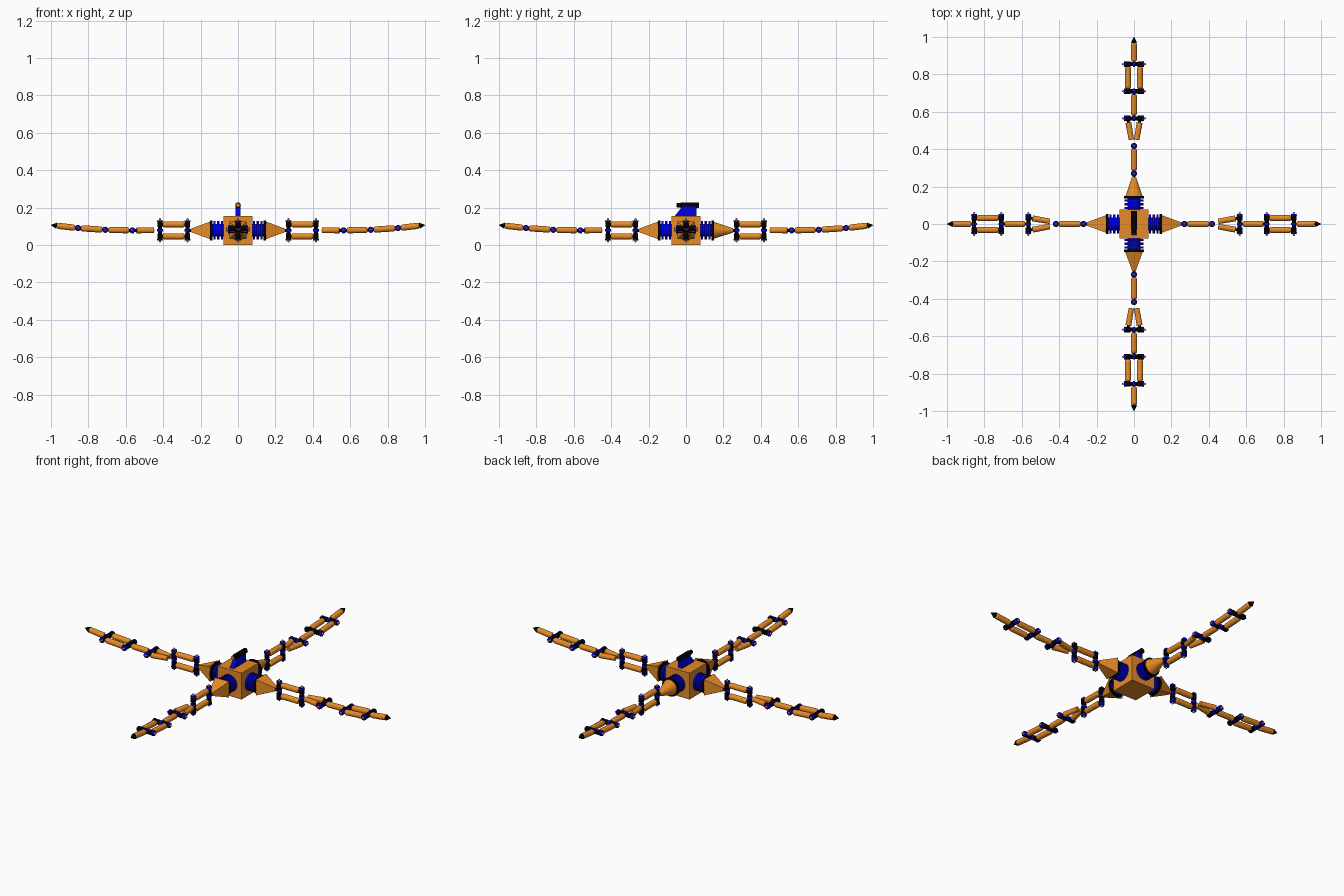
import bpy, bmesh, math
from mathutils import Matrix, Vector

if "Cube" in bpy.data.objects:
    bpy.data.objects.remove(bpy.data.objects["Cube"])


def material(name, rgb):
    m = bpy.data.materials.new(name)
    m.use_nodes = True
    m.diffuse_color = (*rgb, 1)
    m.node_tree.nodes["Principled BSDF"].inputs["Base Color"].default_value = (*rgb, 1)
    return m


ORANGE = material("orange", (0.8, 0.26, 0.02))
BLUE = material("blue", (0.0, 0.0, 0.8))
BLACK = material("black", (0.0, 0.0, 0.0))
MID = 0.078          # height of the arm axis


def finish(name, bm, mat, matrix, smooth=True):
    bmesh.ops.transform(bm, matrix=matrix, verts=bm.verts)
    bmesh.ops.recalc_face_normals(bm, faces=bm.faces)
    mesh = bpy.data.meshes.new(name)
    bm.to_mesh(mesh)
    bm.free()
    mesh.materials.append(mat)
    ob = bpy.data.objects.new(name, mesh)
    bpy.context.collection.objects.link(ob)
    if smooth:
        bpy.ops.object.select_all(action='DESELECT')
        ob.select_set(True)
        bpy.context.view_layer.objects.active = ob
        bpy.ops.object.shade_smooth_by_angle(angle=math.radians(40))
    return ob


def add_rod(bm, p, q, r1, r2, sides=16, twist=0):
    p, q = Vector(p), Vector(q)
    d = q - p
    m = (Matrix.Translation((p + q) / 2) @ d.to_track_quat('Z', 'Y').to_matrix().to_4x4()
         @ Matrix.Rotation(twist, 4, 'Z'))
    bmesh.ops.create_cone(bm, cap_ends=True, segments=sides, radius1=r1, radius2=r2,
                          depth=d.length, matrix=m)


def rods(name, mat, items, matrix=Matrix(), smooth=True):
    bm = bmesh.new()
    for item in items:
        add_rod(bm, *item)
    return finish(name, bm, mat, matrix, smooth)


def capsule(p, q, r):
    """Bar with short tapered ends, as three rods."""
    p, q = Vector(p), Vector(q)
    d = (q - p).normalized() * 0.008
    return [(p, p + d, r * 0.75, r), (p + d, q - d, r, r), (q - d, q, r, r * 0.75)]


def pin_joint(name, c, axis, matrix):
    """Hinge: black pin, blue collars and orange pointed ends."""
    c, a = Vector(c), Vector(axis)
    rods(name + "_pin", BLACK, [(c - a * 0.047, c + a * 0.047, 0.011, 0.011)]
         + [(c + a * s * 0.018, c + a * s * 0.045, 0.0145, 0.0145) for s in (-1, 1)], matrix)
    rods(name + "_collars", BLUE,
         [(c + a * s * 0.045, c + a * s * 0.054, 0.0165, 0.0145) for s in (-1, 1)]
         + [(c - a * 0.006, c + a * 0.006, 0.0155, 0.0155)], matrix)
    rods(name + "_ends", ORANGE,
         [(c + a * s * 0.054, c + a * s * 0.065, 0.007, 0.003) for s in (-1, 1)], matrix)


def arm(side, angle, round_cone):
    M = Matrix.Rotation(angle, 4, 'Z')
    Z, Y = Vector((0, 0, 1)), Vector((0, 1, 0))
    axis = lambda x0, x1, r, r2=None: ((x0, 0, MID), (x1, 0, MID), r, r2 or r, 32)

    # Bellows at the shoulder
    rods(side + "_bellows_core", BLUE, [axis(0.075, 0.15, 0.034)], M)
    rods(side + "_bellows_rings", BLUE,
         [axis(x, x + 0.011, 0.05) for x in (0.08, 0.1, 0.12)], M)
    rods(side + "_bellows_end", BLACK, [axis(0.137, 0.15, 0.053)], M)

    # Shoulder cone
    if round_cone:
        rods(side + "_shoulder_cone", ORANGE, [axis(0.15, 0.25, 0.045, 0.012)], M)
    else:
        rods(side + "_shoulder_cone", ORANGE,
             [((0.15, 0, MID), (0.25, 0, MID), 0.066, 0.014, 4, math.pi / 4)], M, False)

    # Joints: two upright hinges, then three level ones, rising to the tip
    j = [Vector((x, 0, z)) for x, z in
         ((0.27, MID), (0.417, MID), (0.565, MID), (0.71, 0.081), (0.855, 0.09))]
    tip = Vector((1.0, 0, 0.106))
    for i, c in enumerate(j):
        pin_joint(f"{side}_joint_{i + 1}", c, Z if i < 2 else Y, M)
    rods(side + "_shoulder_stem", BLACK, [((0.245, 0, MID), j[0], 0.008, 0.008)], M)

    def link(n, starts_ends, a=0.11, b=0.89):
        bars, stems = [], []
        for p, q in starts_ends:
            bars += capsule(p.lerp(q, a), p.lerp(q, b), 0.0165)
            stems.append((p, q, 0.008, 0.008, 12))
        rods(f"{side}_link_{n}", ORANGE, bars, M)
        rods(f"{side}_link_{n}_stem", BLACK, stems, M)

    link(1, [(j[0] + Z * s * 0.032, j[1] + Z * s * 0.032) for s in (-1, 1)])
    # Forked link
    rods(side + "_link_2", ORANGE,
         [((0.45, s * 0.014, MID), (0.542, s * 0.03, MID), 0.014, 0.016) for s in (-1, 1)], M)
    rods(side + "_link_2_stem", BLACK,
         [((0.535, s * 0.029, MID), j[2] + Y * s * 0.033, 0.008, 0.008) for s in (-1, 1)], M)
    link(3, [(j[2], j[3])], a=0.13, b=0.87)
    link(4, [(j[3] + Y * s * 0.032, j[4] + Y * s * 0.032) for s in (-1, 1)])
    neck = tip - Vector((0.03, 0, 0.003))
    link(5, [(j[4], neck)], a=0.14, b=0.98)
    rods(side + "_tip", BLACK, [(neck, tip, 0.0165, 0.001)], M)


# Cube body
bm = bmesh.new()
bmesh.ops.create_cube(bm, size=0.156)
finish("body", bm, ORANGE, Matrix.Translation((0, 0, MID)), False)

for side, turn, is_round in (("left", 0, False), ("back", 1, True),
                             ("right", 2, False), ("front", 3, False)):
    arm(side, turn * math.pi / 2, is_round)

# Sloped blue mount on top
bm = bmesh.new()
profile = ((-0.06, 0.155), (0.055, 0.155), (0.055, 0.208), (-0.018, 0.208))
face = bm.faces.new([bm.verts.new((-0.013, y, z)) for y, z in profile])
ext = bmesh.ops.extrude_face_region(bm, geom=[face])
bmesh.ops.translate(bm, vec=(0.026, 0, 0),
                    verts=[v for v in ext["geom"] if isinstance(v, bmesh.types.BMVert)])
finish("top_mount", bm, BLUE, Matrix(), False)

# Black barrel with an orange front cap
rods("top_barrel", BLACK, [((0, -0.03, 0.213), (0, 0.07, 0.213), 0.015, 0.015),
                           ((0, -0.048, 0.213), (0, -0.03, 0.213), 0.012, 0.012)])
rods("barrel_cap", ORANGE, [((0, -0.051, 0.213), (0, -0.047, 0.213), 0.011, 0.011)])
